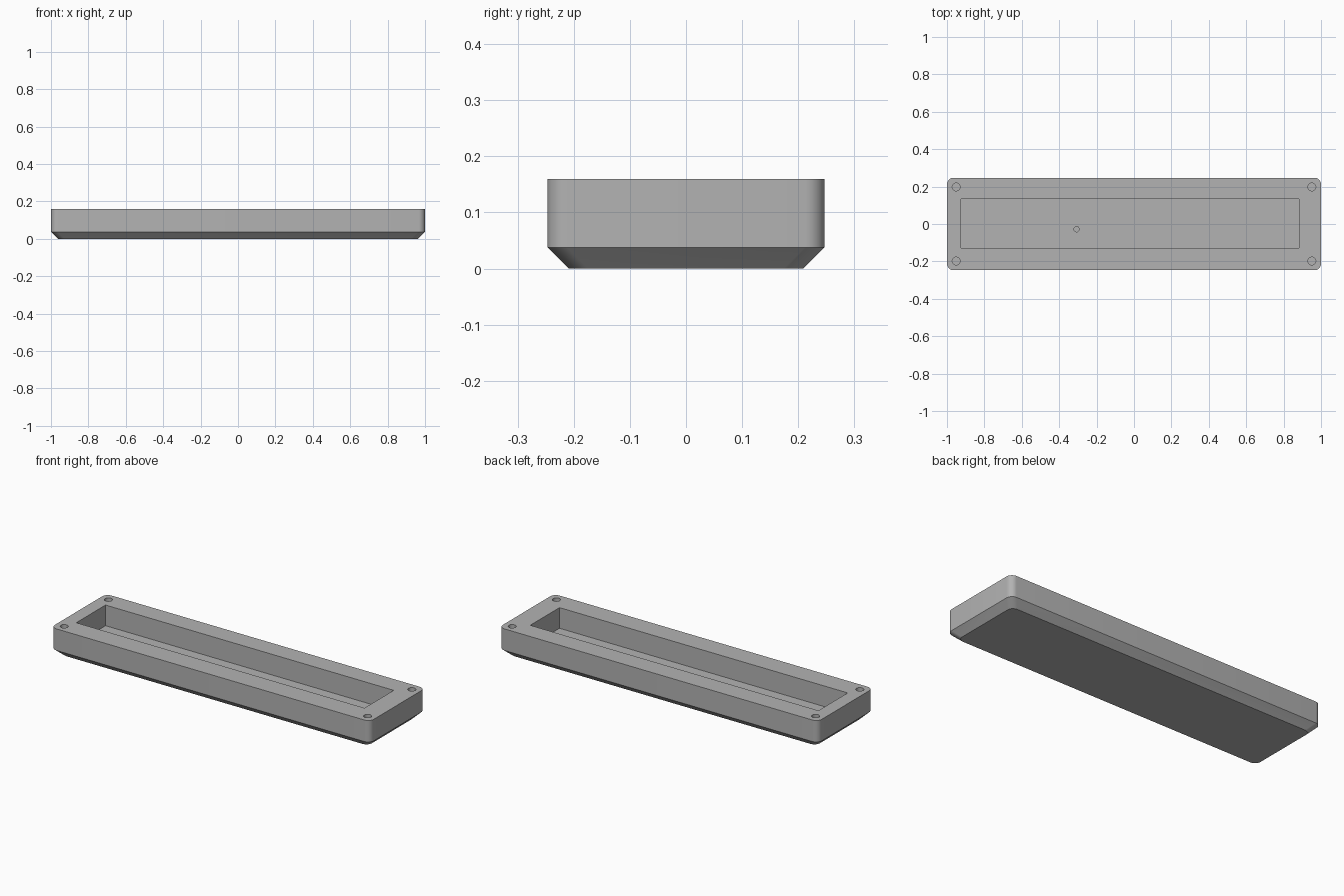
import bpy
import bmesh
from math import cos, sin, pi, radians

cube = bpy.data.objects.get("Cube")
if cube:
    bpy.data.objects.remove(cube, do_unlink=True)

HALF_X, HALF_Y, HEIGHT = 1.0, 0.247, 0.16
CHAMFER, RADIUS, FLOOR = 0.038, 0.035, 0.043

grey = bpy.data.materials.new("mid grey")
grey.use_nodes = True
colour = (0.45, 0.45, 0.45, 1)
grey.diffuse_color = colour
grey.node_tree.nodes["Principled BSDF"].inputs["Base Color"].default_value = colour


def rounded_ring(bm, hx, hy, z, r, steps=8):
    """Ring of vertices around a rounded rectangle."""
    ring = []
    for k, (sx, sy) in enumerate([(1, 1), (-1, 1), (-1, -1), (1, -1)]):
        for i in range(steps + 1):
            a = (k + i / steps) * pi / 2
            ring.append(bm.verts.new((sx * (hx - r) + r * cos(a),
                                      sy * (hy - r) + r * sin(a), z)))
    return ring


def cut(target, cutter):
    """Subtract the cutter from the target, then discard the cutter."""
    mod = target.modifiers.new("cut", 'BOOLEAN')
    mod.operation = 'DIFFERENCE'
    mod.solver = 'EXACT'
    mod.object = cutter
    bpy.context.view_layer.objects.active = target
    bpy.ops.object.modifier_apply(modifier=mod.name)
    bpy.data.objects.remove(cutter, do_unlink=True)


def drill(target, x, y, r, bottom, top):
    bpy.ops.mesh.primitive_cylinder_add(vertices=32, radius=r, depth=top - bottom,
                                        location=(x, y, (top + bottom) / 2))
    cut(target, bpy.context.object)


# Tray body: rounded block with a chamfered underside
bm = bmesh.new()
rings = [rounded_ring(bm, HALF_X - inset, HALF_Y - inset, z, RADIUS)
         for inset, z in [(CHAMFER, 0), (0, CHAMFER), (0, HEIGHT)]]
for low, high in zip(rings, rings[1:]):
    for i in range(len(low)):
        j = (i + 1) % len(low)
        bm.faces.new((low[i], low[j], high[j], high[i]))
bm.faces.new(rings[0][::-1])
bm.faces.new(rings[-1])
mesh = bpy.data.meshes.new("tray_body")
bm.to_mesh(mesh)
bm.free()
mesh.materials.append(grey)
body = bpy.data.objects.new("tray_body", mesh)
bpy.context.collection.objects.link(body)

# Long pocket, slightly off centre
x0, x1, half_width, top = -0.925, 0.882, 0.131, HEIGHT + 0.1
bpy.ops.mesh.primitive_cube_add(size=1, location=((x0 + x1) / 2, 0.004, (FLOOR + top) / 2))
pocket = bpy.context.object
pocket.scale = (x1 - x0, 2 * half_width, top - FLOOR)
cut(body, pocket)

# Blind screw holes in the four corners
for sx in (-1, 1):
    for sy in (-1, 1):
        drill(body, sx * 0.951, sy * 0.198, 0.021, 0.05, top)

# Small blind hole in the pocket floor
drill(body, -0.307, -0.028, 0.014, 0.02, FLOOR + 0.05)

# Smooth the rounded corners and holes, keep the edges sharp
bpy.ops.object.select_all(action='DESELECT')
body.select_set(True)
bpy.context.view_layer.objects.active = body
bpy.ops.object.shade_smooth_by_angle(angle=radians(30))
